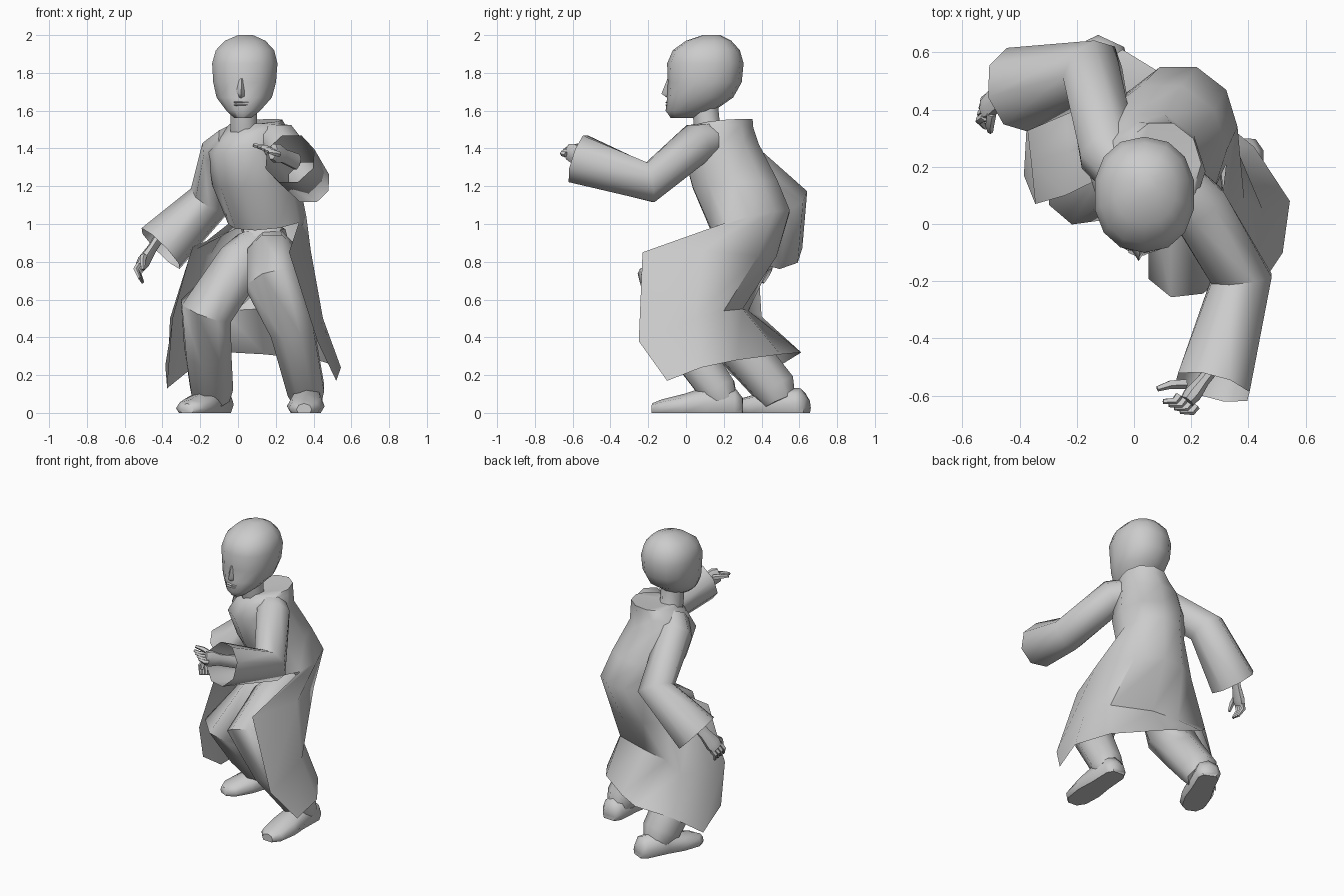
import bpy, bmesh, math
from mathutils import Vector as V

if "Cube" in bpy.data.objects:
    bpy.data.objects.remove(bpy.data.objects["Cube"])

def make(name, rows, closed=True, caps=(False, False), angle=50):
    """Skin a list of equal-length point rows into one object."""
    bm = bmesh.new()
    vs = [[bm.verts.new(p) for p in r] for r in rows]
    n = len(rows[0])
    for a, b in zip(vs, vs[1:]):
        for i in range(n if closed else n - 1):
            j = (i + 1) % n
            bm.faces.new((a[i], a[j], b[j], b[i]))
    for cap, r in zip(caps, (vs[0], vs[-1])):
        if cap:
            bm.faces.new(r)
    bmesh.ops.recalc_face_normals(bm, faces=bm.faces)
    me = bpy.data.meshes.new(name)
    bm.to_mesh(me)
    bm.free()
    ob = bpy.data.objects.new(name, me)
    bpy.context.collection.objects.link(ob)
    smooth([ob], angle)
    return ob

def smooth(obs, angle):
    bpy.ops.object.select_all(action='DESELECT')
    for ob in obs:
        ob.select_set(True)
    bpy.context.view_layer.objects.active = obs[0]
    bpy.ops.object.shade_smooth_by_angle(angle=math.radians(angle))

def tube(name, pts, n=8, ref=(0, 0, 1), caps=(True, True), flat=1.0):
    """Limb through (x, y, z, radius) points."""
    P = [V(p[:3]) for p in pts]
    rows = []
    for i, p in enumerate(P):
        t = V((0, 0, 0))
        if i: t += (p - P[i - 1]).normalized()
        if i < len(P) - 1: t += (P[i + 1] - p).normalized()
        t.normalize()
        u = t.cross(V(ref)).normalized()
        w = u.cross(t)
        r = pts[i][3]
        rows.append([p + u * r * math.cos(a) + w * r * flat * math.sin(a)
                     for a in (2 * math.pi * (k + .5) / n for k in range(n))])
    return make(name, rows, caps=caps)

# Head: (z, front y, back y, half width, centre x)
head = [(1.56, -.08, .05, .045, .025), (1.60, -.108, .15, .092, .028), (1.67, -.1, .25, .15, .033),
        (1.75, -.096, .295, .17, .035), (1.85, -.1, .305, .177, .036), (1.92, -.07, .285, .158, .037),
        (1.97, 0, .24, .11, .038), (2.0, .09, .18, .04, .04)]
rows = []
for z, f, b, h, cx in head:
    row = []
    for k in range(14):
        a = 2 * math.pi * k / 14 - math.pi / 2
        s, c = math.sin(a), math.cos(a)
        s, c = (math.copysign(abs(q) ** .9, q) for q in (s, c))
        row.append((cx + h * c, (f + b) / 2 + (b - f) / 2 * s, z))
    rows.append(row)
make("head", rows, caps=(True, True))

# Nose, lips and neck
make("nose", [[(.005, -.085, 1.77), (.02, -.098, 1.77), (.035, -.085, 1.77)],
              [(-.012, -.085, 1.70), (.016, -.13, 1.69), (.044, -.085, 1.70)],
              [(-.01, -.085, 1.67), (.016, -.1, 1.668), (.042, -.085, 1.67)]],
     caps=(True, True), angle=80)
for z in (1.63, 1.644):
    make("lip", [[(x, -.08, z - .009), (x, -.112 + 8 * (x - .018) ** 2, z), (x, -.08, z + .009)]
                 for x in (-.02, .0, .018, .036, .056)], caps=(True, True), angle=80)
tube("neck", [(.04, .15, 1.42, .085), (.03, .11, 1.53, .075), (.03, .1, 1.63, .075)], ref=(0, 1, 0))

# Coat body: (cx, cy, z, half width, half depth, pitch, roll)
body = [(.155, .34, 1.02, .207, .22, .05, .02), (.095, .26, 1.21, .23, .235, .02, .01),
        (.045, .185, 1.4, .205, .21, .02, .02), (.07, .185, 1.49, .18, .18, .01, .035),
        (.095, .21, 1.54, .14, .15, .012, .012), (.05, .13, 1.53, .06, .06, 0, 0)]
rows = []
for cx, cy, z, w, d, p, r in body:
    rows.append([(cx + w * math.cos(a), cy + d * math.sin(a), z + p * math.sin(a) + r * math.cos(a))
                 for a in (2 * math.pi * k / 10 for k in range(10))])
coat = make("coat", rows, caps=(False, True))

# Coat skirt, open at the front, from left edge round the back to right edge,
# starting on the waist ring of the body; creased at the back, then flaring to the hem
skirt = [
    [rows[0][k] for k in (6, 5, 4, 3, 2, 1, 0, 9)],
    [(-.24, .1, .88), (-.23, .25, .86), (-.15, .38, .83), (0, .47, .83),
     (.15, .48, .83), (.31, .38, .83), (.385, .09, .86), (.27, -.23, .85)],
    [(-.345, .07, .5), (-.36, .22, .5), (-.24, .40, .51), (-.08, .33, .54),
     (.1, .30, .55), (.36, .2, .54), (.45, .05, .5), (.42, -.25, .38)],
    [(-.385, .17, .25), (-.375, .35, .13), (-.24, .48, .24), (-.04, .61, .32),
     (.14, .5, .31), (.42, .27, .28), (.545, .08, .24), (.52, -.1, .17)]]
tail = make("coat_skirt", skirt, closed=False)
bpy.ops.object.select_all(action='DESELECT')
coat.select_set(True)
tail.select_set(True)
bpy.context.view_layer.objects.active = coat
bpy.ops.object.join()
bm = bmesh.new()
bm.from_mesh(coat.data)
bmesh.ops.remove_doubles(bm, verts=bm.verts, dist=.001)
bmesh.ops.recalc_face_normals(bm, faces=bm.faces)
bm.to_mesh(coat.data)
bm.free()
smooth([coat], 60)

# Sleeves, open at the cuffs
tube("left_sleeve", [(-.03, .17, 1.44, .09), (-.09, .25, 1.38, .11), (-.145, .53, 1.13, .12),
                     (-.41, .47, .87, .15)], ref=(.3, 1, 0), caps=(True, False))
tube("right_sleeve", [(.15, .15, 1.45, .09), (.225, .06, 1.43, .11), (.375, -.19, 1.22, .115),
                      (.275, -.57, 1.345, .14)], caps=(True, False))

# Trouser legs
tube("left_leg", [(.1, .29, .88, .12), (.03, .22, .78, .15), (-.17, .14, .54, .15),
                  (-.16, .30, .33, .13), (-.14, .47, .13, .12), (-.13, .5, .06, .09)], ref=(1, 0, .2))
tube("right_leg", [(.18, .29, .86, .12), (.18, .13, .82, .14), (.185, -.125, .69, .15),
                   (.285, -.06, .45, .125), (.36, .17, .12, .105), (.37, .2, .06, .08)], ref=(1, 0, 0))
# Seat of the trousers joining both legs
tube("trouser_seat", [(.04, .3, .88, .11), (.15, .31, .9, .14), (.23, .28, .89, .09)])

# Shoes: rounded top, flat sole
def shoe(name, heel, toe):
    h, t = V(heel), V(toe)
    side = V((-(t - h).y, (t - h).x)).normalized()
    rows = []
    for f, w, top in ((0, .05, .08), (.08, .08, .13), (.4, .085, .14), (.65, .1, .1), (.9, .085, .07), (1, .04, .05)):
        c = h.lerp(t, f)
        prof = [(-.8, .005), (-1, .35), (-.75, .8), (0, 1), (.75, .8), (1, .35), (.8, .005)]
        rows.append([(c.x + side.x * w * s, c.y + side.y * w * s, top * k) for s, k in prof])
    make(name, rows, caps=(True, True))
shoe("left_shoe", (-.08, .64), (-.27, .23))
shoe("right_shoe", (.375, .30), (.35, -.18))

# Hands: forearm and palm, curled fingers, thumb
def hand(name, wrist, palm, across, bend, length):
    w, p, a, b = V(wrist), V(palm), V(across).normalized(), V(bend).normalized()
    d = (p - w).normalized()
    tube(name + "_palm", [(*(w - d * .12), .045), (*w, .04), (*p, .055), (*(p + d * .035), .045)],
         ref=b, flat=.6)
    for i in range(4):
        s = p + d * .03 + a * (.025 * (i - 1.5))
        m = s + d * length * .5
        tube(name + "_finger", [(*s, .016), (*m, .015), (*(m + (d * .35 + b) * length * .7), .009)],
             n=5, ref=a)
    s = p - d * .02 + a * .045
    m = s + (a + d) * .025 + b * .02
    tube(name + "_thumb", [(*s, .018), (*m, .016), (*(m + (d + b) * .03), .01)], n=5, ref=a)
hand("left_hand", (-.455, .45, .87), (-.5, .42, .80), (-.2, -.9, .3), (.6, -.4, -.7), .07)
hand("right_hand", (.24, -.55, 1.36), (.205, -.595, 1.375), (-.5, .3, .25), (-.75, .2, .1), .05)
